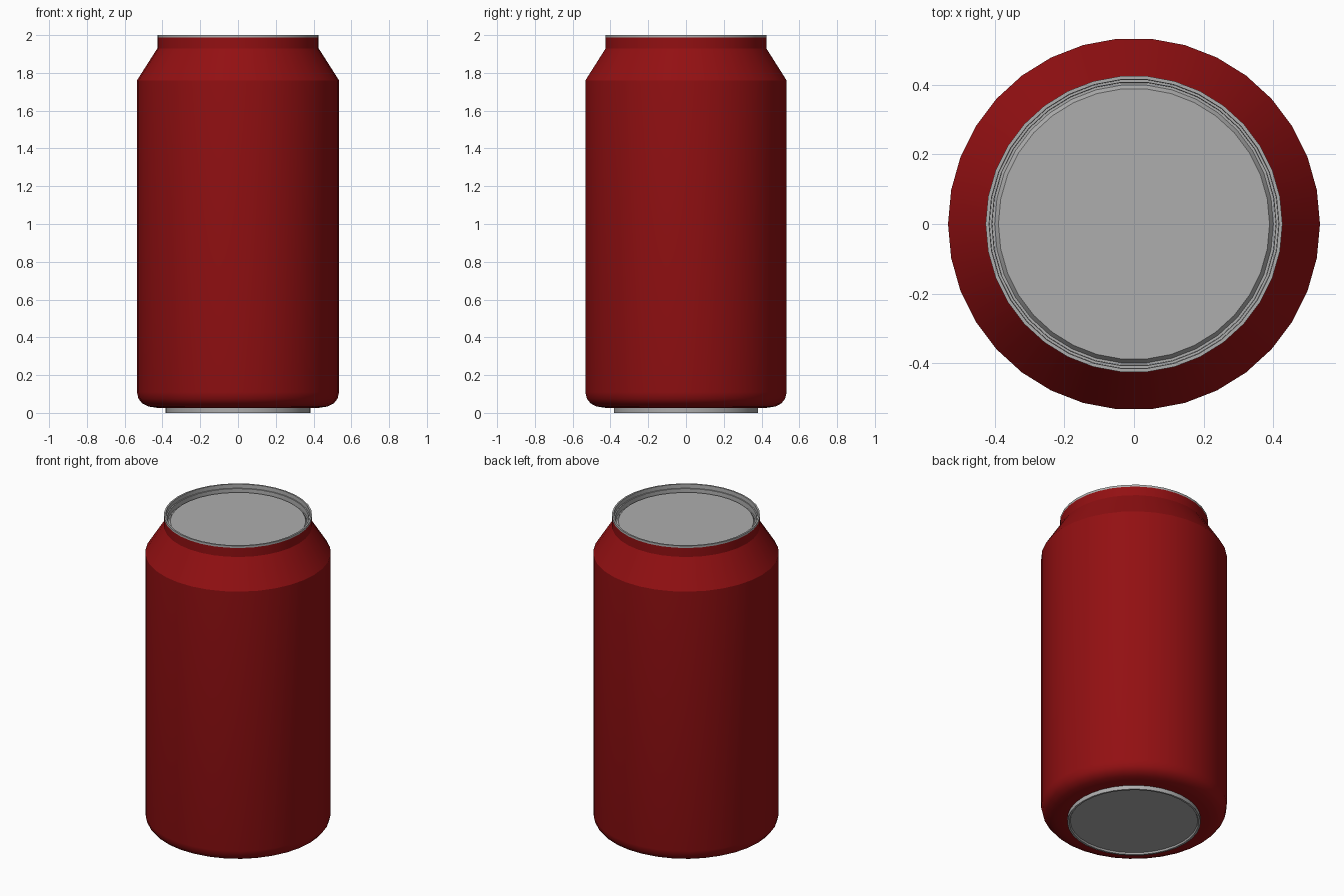
import bpy
import math

SIDES = 34

cube = bpy.data.objects.get("Cube")
if cube:
    bpy.data.objects.remove(cube, do_unlink=True)


def make_material(name, colour):
    mat = bpy.data.materials.new(name)
    mat.use_nodes = True
    mat.diffuse_color = colour
    bsdf = mat.node_tree.nodes["Principled BSDF"]
    bsdf.inputs["Base Color"].default_value = colour
    return mat


def lathe(name, profile, mat, cap=None):
    """Spin a (radius, z) profile listed bottom-outside to top; cap fills 'start' or 'end'."""
    verts, faces = [], []
    for r, z in profile:
        for i in range(SIDES):
            a = math.tau * i / SIDES
            verts.append((r * math.cos(a), r * math.sin(a), z))
    for k in range(len(profile) - 1):
        for i in range(SIDES):
            j = (i + 1) % SIDES
            low, high = k * SIDES, (k + 1) * SIDES
            faces.append((low + i, low + j, high + j, high + i))
    if cap == "start":
        faces.append(tuple(reversed(range(SIDES))))
    elif cap == "end":
        last = (len(profile) - 1) * SIDES
        faces.append(tuple(range(last, last + SIDES)))
    mesh = bpy.data.meshes.new(name)
    mesh.from_pydata(verts, [], faces)
    mesh.materials.append(mat)
    obj = bpy.data.objects.new(name, mesh)
    bpy.context.collection.objects.link(obj)
    bpy.ops.object.select_all(action="DESELECT")
    obj.select_set(True)
    bpy.context.view_layer.objects.active = obj
    bpy.ops.object.shade_smooth_by_angle(angle=math.radians(30))
    return obj


red = make_material("red paint", (0.29, 0.005, 0.006, 1))
metal = make_material("bare metal", (0.42, 0.42, 0.42, 1))

# Painted wall: rounded bottom edge, straight side, shoulder and neck
lathe("can_body", [(0.38, 0.025), (0.43, 0.027), (0.475, 0.034), (0.507, 0.05),
                   (0.527, 0.075), (0.535, 0.11), (0.535, 1.76), (0.427, 1.93),
                   (0.427, 1.987)], red)

# Rolled rim, stepped inner wall, groove and raised lid panel
lathe("top_lid", [(0.427, 1.987), (0.427, 2.0), (0.417, 2.0), (0.416, 1.975),
                  (0.409, 1.975), (0.408, 1.945), (0.401, 1.945),
                  (0.39, 1.96)], metal, cap="end")

# Standing ring with slightly recessed base panel
lathe("base_ring", [(0.367, 0.01), (0.372, 0.0), (0.384, 0.0), (0.384, 0.026)],
      metal, cap="start")
